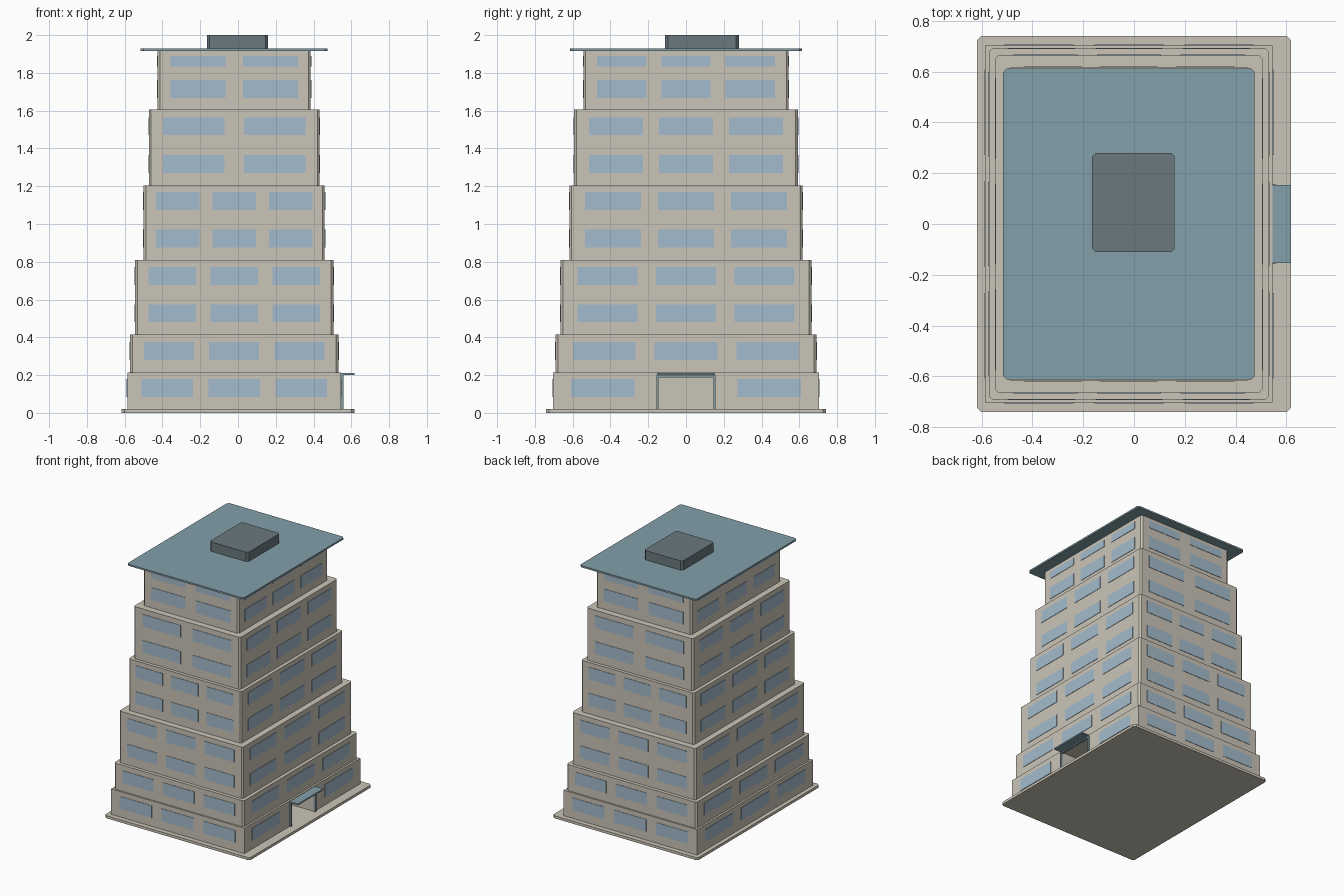
import bpy
import bmesh

default_cube = bpy.data.objects.get("Cube")
if default_cube:
    bpy.data.objects.remove(default_cube, do_unlink=True)


def make_material(name, rgb):
    mat = bpy.data.materials.new(name)
    mat.use_nodes = True
    mat.diffuse_color = (*rgb, 1)
    mat.node_tree.nodes["Principled BSDF"].inputs["Base Color"].default_value = (*rgb, 1)
    return mat


CONCRETE = make_material("warm concrete", (0.60, 0.56, 0.48))
GLASS = make_material("pale blue glass", (0.37, 0.50, 0.61))
METAL = make_material("grey teal metal", (0.23, 0.35, 0.40))
PLANT = make_material("dark slate", (0.145, 0.19, 0.21))


def add_object(name, bm, mat):
    bmesh.ops.recalc_face_normals(bm, faces=bm.faces)
    mesh = bpy.data.meshes.new(name)
    bm.to_mesh(mesh)
    bm.free()
    mesh.materials.append(mat)
    obj = bpy.data.objects.new(name, mesh)
    bpy.context.collection.objects.link(obj)
    return obj


def extrude_outline(bm, outline, z0, z1):
    """Raise a flat outline into a solid."""
    face = bm.faces.new([bm.verts.new((x, y, z0)) for x, y in outline])
    top = bmesh.ops.extrude_face_region(bm, geom=[face])
    verts = [v for v in top["geom"] if isinstance(v, bmesh.types.BMVert)]
    bmesh.ops.translate(bm, verts=verts, vec=(0, 0, z1 - z0))


def rectangle(x0, x1, y0, y1, cut=0.0):
    """Rectangle outline with optionally clipped corners."""
    if not cut:
        return [(x0, y0), (x1, y0), (x1, y1), (x0, y1)]
    return [(x0 + cut, y0), (x1 - cut, y0), (x1, y0 + cut), (x1, y1 - cut),
            (x1 - cut, y1), (x0 + cut, y1), (x0, y1 - cut), (x0, y0 + cut)]


def prism(name, outline, z0, z1, mat):
    bm = bmesh.new()
    extrude_outline(bm, outline, z0, z1)
    return add_object(name, bm, mat)


CX = -0.02          # tower axis
DOOR = 0.145        # half width of the doorway
PANE = 0.003        # glass thickness
ROW = 0.094         # window height

# Tiers: half width, half depth, bottom, top, windows across the front, row heights
TIERS = [
    (0.566, 0.703, 0.02, 0.215, 3, [0.132]),
    (0.551, 0.690, 0.215, 0.415, 3, [0.328]),
    (0.525, 0.664, 0.415, 0.81, 3, [0.527, 0.725]),
    (0.479, 0.617, 0.81, 1.205, 3, [0.923, 1.122]),
    (0.452, 0.592, 1.205, 1.605, 2, [1.318, 1.518]),
    (0.405, 0.543, 1.605, 1.917, 2, [1.715, 1.862]),
]


def window_spans(half, count):
    """Start and end of each window along a wall."""
    width, pitch = (0.24, 0.313) if count == 3 else (0.36, 0.472)
    for i in range(count):
        mid = (i - (count - 1) / 2) * pitch * 2 * half
        yield mid - width * half, mid + width * half


# Ground slab
prism("base_slab", rectangle(-0.617, 0.617, -0.74, 0.74, 0.015), 0, 0.02, CONCRETE)

for level, (hx, hy, z0, z1, count, rows) in enumerate(TIERS):
    x0, x1 = CX - hx, CX + hx
    if level == 0:
        # Ground floor with a deep doorway on the +x wall
        deep = x1 - 0.3
        notch = [(x0, -hy), (x1, -hy), (x1, -DOOR), (deep, -DOOR),
                 (deep, DOOR), (x1, DOOR), (x1, hy), (x0, hy)]
        prism("ground_floor", notch, z0, 0.197, CONCRETE)
        prism("ground_floor_ceiling", rectangle(x0, x1, -hy, hy), 0.197, z1, CONCRETE)
    else:
        prism(f"tier_{level}", rectangle(x0, x1, -hy, hy, 0.012), z0, z1, CONCRETE)

    # Window panes on all four walls
    bm = bmesh.new()
    for z in rows:
        half = 0.028 if z > 1.8 else ROW / 2
        for side in (-1, 1):
            wall = side * hy
            for a, b in window_spans(hx, count):
                extrude_outline(bm, rectangle(CX + a, CX + b, wall - PANE, wall + PANE),
                                z - half, z + half)
            wall = CX + side * hx
            for i, (a, b) in enumerate(window_spans(hy, 3)):
                if level == 0 and side == 1 and i == 1:
                    continue
                extrude_outline(bm, rectangle(wall - PANE, wall + PANE, a, b),
                                z - half, z + half)
    add_object(f"windows_{level}", bm, GLASS)

# Doorway frame and canopy
wall = CX + TIERS[0][0]
bm = bmesh.new()
for side in (-1, 1):
    ya, yb = sorted((side * DOOR, side * (DOOR + 0.01)))
    extrude_outline(bm, rectangle(wall - 0.005, wall + 0.012, ya, yb), 0.02, 0.2)
extrude_outline(bm, rectangle(wall - 0.005, wall + 0.012, -DOOR, DOOR), 0.188, 0.197)
add_object("door_frame", bm, METAL)
prism("door_canopy", rectangle(wall - 0.002, 0.617, -0.153, 0.153), 0.2, 0.211, METAL)

# Overhanging roof and rooftop plant room
prism("roof_slab", rectangle(-0.515, 0.475, -0.613, 0.613, 0.015), 1.915, 1.928, METAL)
prism("plant_room", rectangle(-0.165, 0.16, -0.11, 0.28, 0.014), 1.928, 2.0, PLANT)
